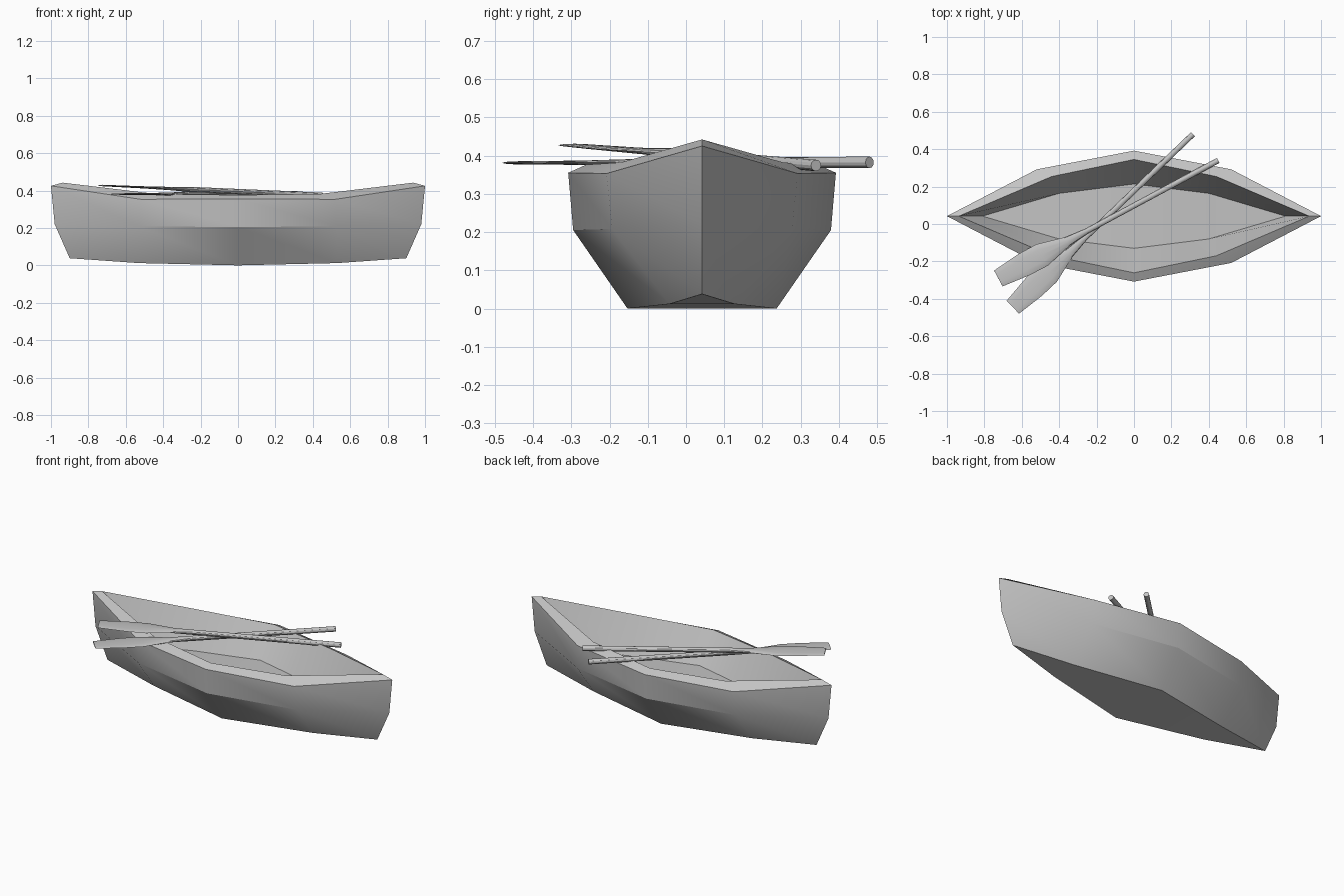
import bpy, bmesh, math
from mathutils import Vector, Matrix

cube = bpy.data.objects.get("Cube")
if cube:
    bpy.data.objects.remove(cube)

wood = bpy.data.materials.new("plain_grey")
grey = (0.55, 0.55, 0.55, 1)
wood.diffuse_color = grey
wood.use_nodes = True
wood.node_tree.nodes["Principled BSDF"].inputs["Base Color"].default_value = grey


def finish(bm, name):
    bmesh.ops.recalc_face_normals(bm, faces=bm.faces)
    mesh = bpy.data.meshes.new(name)
    bm.to_mesh(mesh)
    bm.free()
    mesh.materials.append(wood)
    obj = bpy.data.objects.new(name, mesh)
    bpy.context.collection.objects.link(obj)
    bpy.ops.object.select_all(action="DESELECT")
    obj.select_set(True)
    bpy.context.view_layer.objects.active = obj
    bpy.ops.object.shade_smooth_by_angle(angle=math.radians(30))
    return obj


def bridge(bm, a, b):
    for i in range(len(a)):
        j = (i + 1) % len(a)
        bm.faces.new((a[i], a[j], b[j], b[i]))


def boat_loop(bm, mid, kink, tip):
    """Eight-point pointed outline, mirrored in both directions."""
    (my, mz), (kx, ky, kz), (tx, tz) = mid, kink, tip
    pts = [(tx, 0, tz), (kx, ky, kz), (0, my, mz), (-kx, ky, kz),
           (-tx, 0, tz), (-kx, -ky, kz), (0, -my, mz), (kx, -ky, kz)]
    return [bm.verts.new((x, y + CENTRE_Y, z)) for x, y, z in pts]


def cap(bm, v):
    """Close an outline with strips running across the boat."""
    for ids in ((0, 1, 7), (1, 2, 6, 7), (2, 3, 5, 6), (3, 4, 5)):
        bm.faces.new([v[i] for i in ids])


# Hull: floor, inner rim, outer rim, chine, bottom
CENTRE_Y = 0.042
LAYERS = [
    ((0.172, 0.21), (0.40, 0.122, 0.178), (0.81, 0.16)),
    ((0.303, 0.376), (0.44, 0.212, 0.382), (0.937, 0.442)),
    ((0.35, 0.355), (0.52, 0.25, 0.353), (1.0, 0.425)),
    ((0.337, 0.205), (0.53, 0.235, 0.208), (0.98, 0.22)),
    ((0.195, 0.0), (0.53, 0.085, 0.012), (0.90, 0.038)),
]
bm = bmesh.new()
loops = [boat_loop(bm, *layer) for layer in LAYERS]
for a, b in zip(loops, loops[1:]):
    bridge(bm, a, b)
cap(bm, loops[0])
cap(bm, loops[-1])
finish(bm, "boat_hull")

# Oars: (distance from handle end, half width, half thickness)
OAR = [(0, 0.015, 0.015), (0.80, 0.015, 0.014), (0.92, 0.027, 0.009),
       (1.07, 0.065, 0.006), (1.18, 0.064, 0.005), (1.335, 0.048, 0.004)]
SIDES = 12


def oar(name, handle, blade):
    start, end = Vector(handle), Vector(blade)
    along = (end - start).normalized()
    side = Vector((0, 0, 1)).cross(along).normalized()
    up = along.cross(side)
    bm = bmesh.new()
    rings = []
    for d, w, t in OAR:
        ring = []
        for i in range(SIDES):
            a = math.tau * i / SIDES
            p = start + along * d + side * (w * math.cos(a)) + up * (t * math.sin(a))
            ring.append(bm.verts.new(p))
        rings.append(ring)
    for a, b in zip(rings, rings[1:]):
        bridge(bm, a, b)
    bm.faces.new(rings[0])
    bm.faces.new(rings[-1])
    finish(bm, name)


oar("upper_oar", (0.45, 0.34, 0.374), (-0.727, -0.292, 0.427))
oar("lower_oar", (0.315, 0.48, 0.382), (-0.648, -0.445, 0.381))
